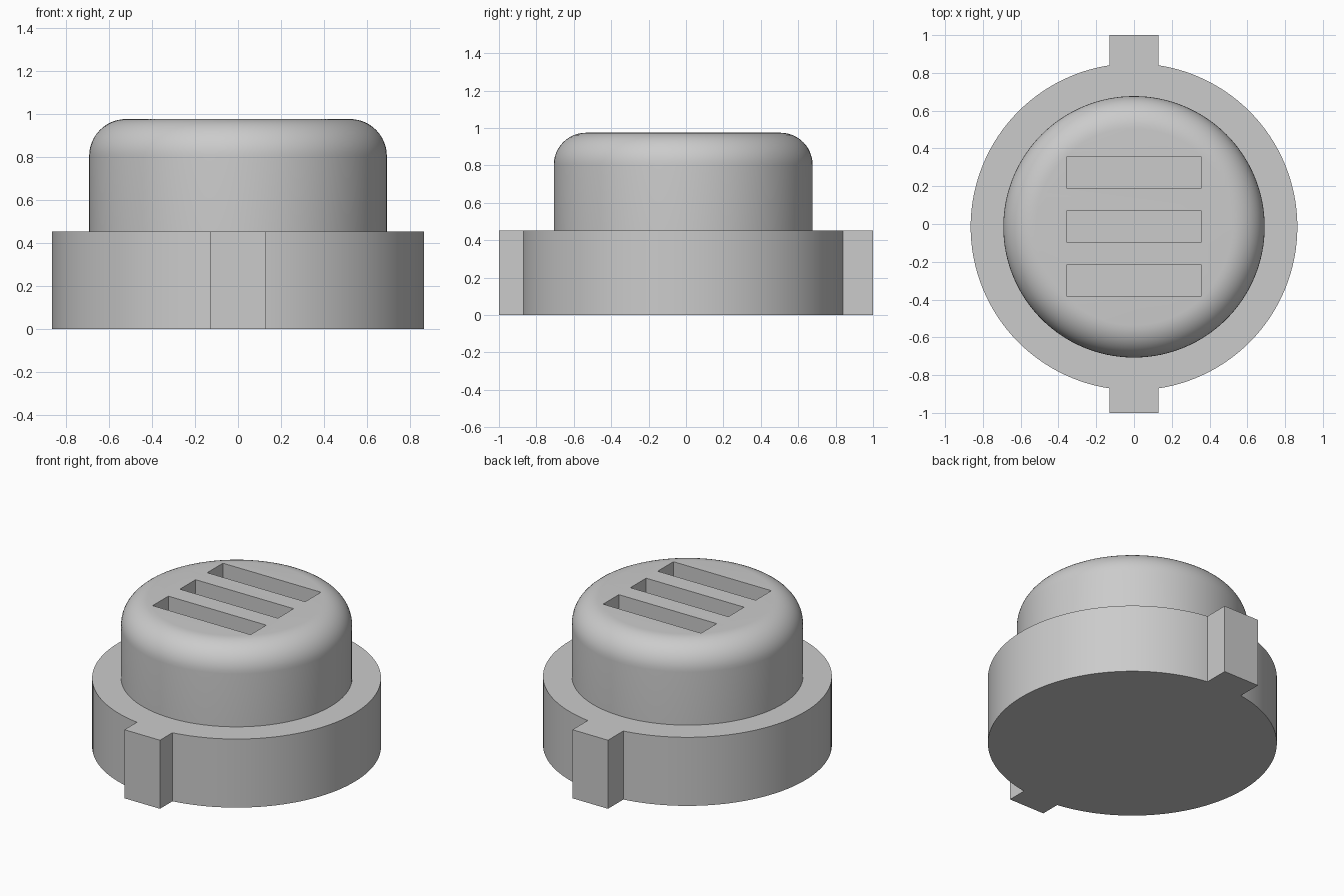
import bpy, bmesh
from math import sin, cos, pi, radians

cube = bpy.data.objects.get("Cube")
if cube:
    bpy.data.objects.remove(cube, do_unlink=True)

CENTRE_Y = -0.015
FLANGE_R, FLANGE_H = 0.865, 0.453
CAP_R, CAP_TOP, FILLET = 0.692, 0.975, 0.172
SEGMENTS = 128

grey = bpy.data.materials.new("plain grey")
grey.use_nodes = True
colour = (0.6, 0.6, 0.6, 1)
grey.diffuse_color = colour
grey.node_tree.nodes["Principled BSDF"].inputs["Base Color"].default_value = colour


def add_object(name, bm):
    bmesh.ops.recalc_face_normals(bm, faces=bm.faces)
    mesh = bpy.data.meshes.new(name)
    bm.to_mesh(mesh)
    bm.free()
    mesh.materials.append(grey)
    obj = bpy.data.objects.new(name, mesh)
    bpy.context.collection.objects.link(obj)
    return obj


def turned(name, profile):
    """Stack rings of (radius, height) and close both ends."""
    bm = bmesh.new()
    rings = [[bm.verts.new((r * cos(2 * pi * i / SEGMENTS),
                            r * sin(2 * pi * i / SEGMENTS) + CENTRE_Y, z))
              for i in range(SEGMENTS)] for r, z in profile]
    for low, high in zip(rings, rings[1:]):
        for i in range(SEGMENTS):
            j = (i + 1) % SEGMENTS
            bm.faces.new((low[i], low[j], high[j], high[i]))
    bm.faces.new(rings[0])
    bm.faces.new(rings[-1])
    return add_object(name, bm)


def box(name, low, high):
    bm = bmesh.new()
    bmesh.ops.create_cube(bm, size=1)
    for v in bm.verts:
        v.co = [(a + b) / 2 + c * (b - a) for a, b, c in zip(low, high, v.co)]
    return add_object(name, bm)


def smooth(obj):
    bpy.ops.object.select_all(action='DESELECT')
    obj.select_set(True)
    bpy.context.view_layer.objects.active = obj
    bpy.ops.object.shade_smooth_by_angle(angle=radians(30))


# Round base
flange = turned("base_flange", [(FLANGE_R, 0), (FLANGE_R, FLANGE_H)])
smooth(flange)

# Cap with a rounded top edge
STEPS = 12
arc = [(CAP_R - FILLET + FILLET * cos(k * pi / 2 / STEPS),
        CAP_TOP - FILLET + FILLET * sin(k * pi / 2 / STEPS))
       for k in range(STEPS + 1)]
cap = turned("cap", [(CAP_R, FLANGE_H)] + arc)

# Three slots sunk into the cap
for row in (-1, 0, 1):
    y = -0.013 + row * 0.285
    cutter = box("slot_cutter", (-0.358, y - 0.082, CAP_TOP - 0.097),
                 (0.358, y + 0.082, CAP_TOP + 0.1))
    cutter.hide_render = True
    cut = cap.modifiers.new("slot", 'BOOLEAN')
    cut.operation = 'DIFFERENCE'
    cut.solver = 'EXACT'
    cut.object = cutter
    bpy.context.view_layer.objects.active = cap
    bpy.ops.object.modifier_apply(modifier=cut.name)
    bpy.data.objects.remove(cutter, do_unlink=True)
smooth(cap)

# Locating tabs at front and back
box("front_tab", (-0.13, -1, 0), (0.13, CENTRE_Y - 0.85, FLANGE_H))
box("back_tab", (-0.13, CENTRE_Y + 0.85, 0), (0.13, 1, FLANGE_H))
